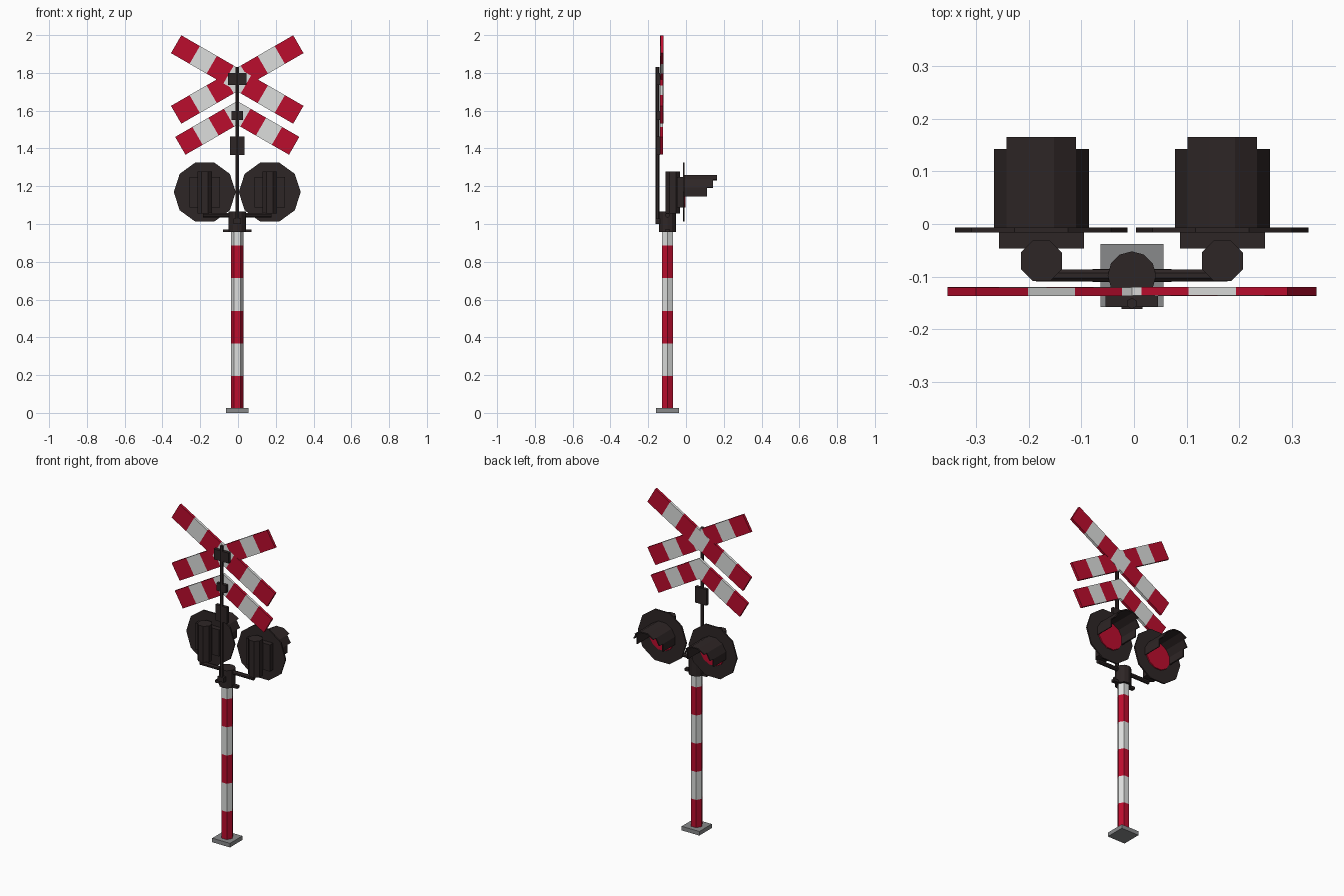
import bpy, bmesh, math
from math import cos, sin, radians

if "Cube" in bpy.data.objects:
    bpy.data.objects.remove(bpy.data.objects["Cube"])


def material(name, rgb):
    m = bpy.data.materials.new(name)
    m.diffuse_color = (*rgb, 1)
    m.use_nodes = True
    m.node_tree.nodes["Principled BSDF"].inputs["Base Color"].default_value = m.diffuse_color
    return m


RED = material("signal red", (0.50, 0.004, 0.027))
WHITE = material("off white", (0.72, 0.73, 0.72))
DARK = material("dark metal", (0.027, 0.019, 0.019))
GREY = material("base grey", (0.25, 0.255, 0.26))

CX, CY = -0.004, -0.098      # post axis


def add_loft(bm, rings, mats=None):
    """Skin matching rings of points, cap both ends, one material per span."""
    rows = [[bm.verts.new(p) for p in ring] for ring in rings]
    mats = mats or [0] * (len(rows) - 1)
    n = len(rows[0])
    for a, b, mi in zip(rows, rows[1:], mats):
        for i in range(n):
            j = (i + 1) % n
            bm.faces.new((a[i], a[j], b[j], b[i])).material_index = mi
    bm.faces.new(rows[0][::-1]).material_index = mats[0]
    bm.faces.new(rows[-1]).material_index = mats[-1]


def finish(name, bm, *materials):
    bmesh.ops.recalc_face_normals(bm, faces=bm.faces)
    me = bpy.data.meshes.new(name)
    bm.to_mesh(me)
    bm.free()
    for m in materials:
        me.materials.append(m)
    ob = bpy.data.objects.new(name, me)
    bpy.context.collection.objects.link(ob)
    return ob


def loft(name, rings, materials, mats=None):
    bm = bmesh.new()
    add_loft(bm, rings, mats)
    return finish(name, bm, *materials)


def box(name, x, y, z, mat):
    corners = ((0, 0), (1, 0), (1, 1), (0, 1))
    return loft(name, [[(x[i], y[j], h) for i, j in corners] for h in z], [mat])


def circle(n, r, start=0.0):
    return [(r * cos(start + math.tau * i / n), r * sin(start + math.tau * i / n))
            for i in range(n)]


def post(name, x, y, zs, r, n, materials, mats=None, start=0.0):
    """Upright prism."""
    return loft(name, [[(x + a, y + b, z) for a, b in circle(n, r, start)] for z in zs],
                materials, mats)


def disc(name, x, z, ys, radii, n, mat, start=0.0):
    """Prism along y."""
    return loft(name, [[(x + a, y, z + b) for a, b in circle(n, r, start)]
                       for y, r in zip(ys, radii)], [mat])


# Base and striped hexagonal post
box("base_plate", (CX - .06, CX + .06), (CY - .06, CY + .06), (0, .025), GREY)
post("striped_post", CX, CY, (.02, .195, .367, .54, .713, .885, .965), .034, 6,
     [RED, WHITE], [0, 1, 0, 1, 0, 1])

# Collar on top of the post, with its clamp strip
post("collar", CX, CY, (.957, 1.065), .046, 12, [DARK])
box("collar_strip", (CX - .075, CX + .075), (CY - .012, CY + .012), (.957, .972), DARK)

# Thin mast and its brackets
MY = -.151
post("mast", CX, MY, (1.0, 1.83), .0105, 6, [DARK], start=radians(30))
box("mast_foot", (CX - .02, CX + .02), (-.162, -.12), (1.0, 1.03), DARK)
for name, hw, z in (("upper_bracket", .05, (1.737, 1.80)),
                    ("middle_bracket", .031, (1.55, 1.597)),
                    ("lower_bracket", .039, (1.365, 1.463))):
    box(name, (CX - hw, CX + hw), (-.157, -.137), z, DARK)

# Crossed boards, striped along their length
HALF, HW = .3735, .0545
SY = (-.137, -.121)


def section(x0, z0, x1, z1, dy=0.0):
    return [(x0, SY[0] + dy, z0), (x1, SY[0] + dy, z1), (x1, SY[1] + dy, z1), (x0, SY[1] + dy, z0)]


def station(cz, side, s, dy=0.0):
    """Cut across a board that falls 30 degrees towards the given side."""
    dx, dz = side * cos(radians(30)), -.5
    nx, nz = side * .5, cos(radians(30))
    x, z = CX + dx * s, cz + dz * s
    return section(x - nx * HW, z - nz * HW, x + nx * HW, z + nz * HW, dy)


cuts = (.053, .156, .26, HALF)
along = [-s for s in reversed(cuts)] + list(cuts)
for name, side, dy in (("cross_board_a", 1, 0), ("cross_board_b", -1, .0008)):
    loft(name, [station(1.765, side, s, dy) for s in along], [RED, WHITE],
         [0, 1, 0, 1, 0, 1, 0])

# Lower chevron board, mitred in the middle
AZ = 1.588
h = HW / cos(radians(30))
arm = (.05, .145, .243, .348)
rings = [station(AZ, -1, s) for s in reversed(arm)]
rings.append(section(CX, AZ - h, CX, AZ + h))
rings += [station(AZ, 1, s) for s in arm]
loft("chevron_board", rings, [RED, WHITE], [0, 1, 0, 1, 1, 0, 1, 0])

# Cross arm carrying both lamps
loft("lamp_arm", [[(x, CY + a, 1.046 + b) for a, b in circle(8, .0125, radians(22.5))]
                  for x in (CX - .182, CX + .182)], [DARK])

# Lamps, facing the rear
LZ = 1.169
reach = (.112, .143, .165, .165, .165, .143, .112)
for label, side in (("left", -1), ("right", 1)):
    lx = CX + side * .172
    post(label + "_lamp_housing", lx, -.07, (1.055, 1.278), .042, 8, [DARK],
         start=radians(22.5))
    box(label + "_lamp_box", (lx - .081, lx + .081), (-.047, -.012), (1.087, 1.25), DARK)
    disc(label + "_lamp_backboard", lx, LZ, (-.016, -.007), (.164, .164), 10, DARK)
    disc(label + "_lamp_lens", lx, LZ, (-.008, -.002), (.086, .084), 12, RED,
         start=radians(15))
    # Stepped hood made of flat panels round the lens
    bm = bmesh.new()
    for i, y1 in enumerate(reach):
        a, b = radians(-15 + 30 * i), radians(15 + 30 * i)
        prof = [(r * cos(t), r * sin(t)) for r, t in
                ((.0932, a), (.0932, b), (.086, b), (.086, a))]
        add_loft(bm, [[(lx + p, y, LZ + q) for p, q in prof] for y in (-.01, y1)])
    finish(label + "_lamp_hood", bm, DARK)
